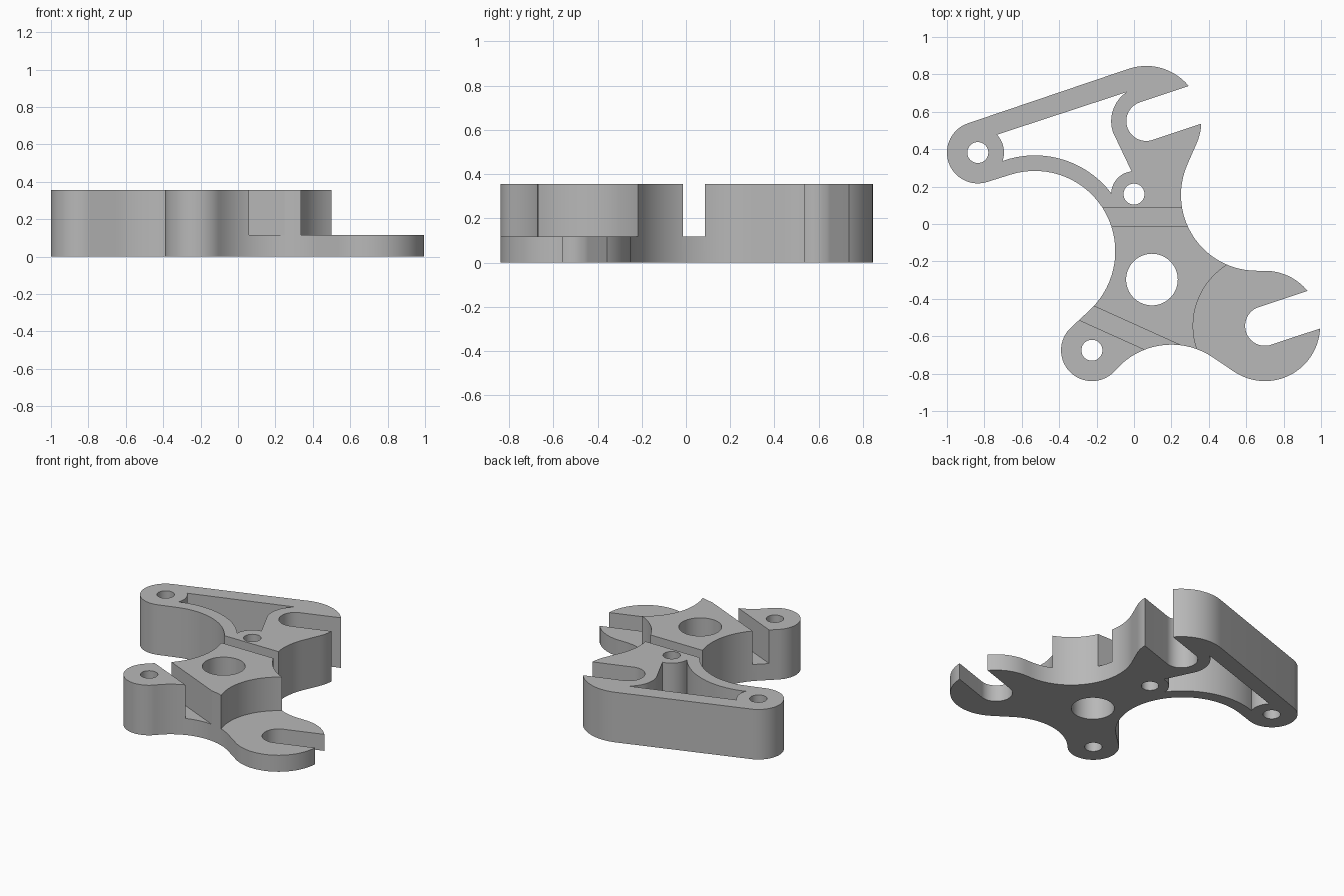
import bpy, bmesh
from math import atan2, acos, cos, sin, pi, radians, hypot, ceil

cube = bpy.data.objects.get("Cube")
if cube:
    bpy.data.objects.remove(cube, do_unlink=True)

HEIGHT, FLOOR = 0.355, 0.117
STEP = radians(5)

# Main circle centres
upper_jaw = (0.065, 0.55)
lower_jaw = (0.70, -0.545)
left_boss = (-0.835, 0.382)
front_boss = (-0.225, -0.675)
middle_pin = (0.0, 0.16)
left_hollow = (-0.53, -0.146)
hub = (0.096, -0.297)


def arc(c, r, a, b):
    n = max(2, ceil(abs(b - a) / STEP))
    return [(c[0] + r * cos(a + (b - a) * i / n),
             c[1] + r * sin(a + (b - a) * i / n)) for i in range(n + 1)]


def arc_deg(c, r, a, b):
    return arc(c, r, radians(a), radians(b))


def belt(circles):
    """Closed outline wrapping circles; a negative radius makes a hollow."""
    n = len(circles)
    normals = []
    for i in range(n):
        (c, s), (d, t) = circles[i], circles[(i + 1) % n]
        dx, dy = d[0] - c[0], d[1] - c[1]
        k = max(-1, min(1, (s - t) / hypot(dx, dy)))
        normals.append(atan2(dy, dx) - acos(k))
    pts = []
    for i, (c, s) in enumerate(circles):
        turn = 0 if s > 0 else pi
        a, b = normals[i - 1] + turn, normals[i] + turn
        sweep = (b - a) % (2 * pi) if s > 0 else -((a - b) % (2 * pi))
        pts += arc(c, abs(s), a, a + sweep)
    return pts


def prism(name, pts, z0, z1):
    bm = bmesh.new()
    clean = [p for i, p in enumerate(pts)
             if hypot(p[0] - pts[i - 1][0], p[1] - pts[i - 1][1]) > 1e-4]
    face = bm.faces.new([bm.verts.new((x, y, z0)) for x, y in clean])
    new = bmesh.ops.extrude_face_region(bm, geom=[face])["geom"]
    top = [g for g in new if isinstance(g, bmesh.types.BMVert)]
    bmesh.ops.translate(bm, verts=top, vec=(0, 0, z1 - z0))
    bmesh.ops.recalc_face_normals(bm, faces=bm.faces)
    mesh = bpy.data.meshes.new(name)
    bm.to_mesh(mesh)
    bm.free()
    ob = bpy.data.objects.new(name, mesh)
    bpy.context.collection.objects.link(ob)
    return ob


def disc(c, r):
    return arc_deg(c, r, 0, 360)[:-1]


def slot(c, r, length, angle):
    a = radians(angle)
    end = (c[0] + length * cos(a), c[1] + length * sin(a))
    return (arc(c, r, a + pi / 2, a + 3 * pi / 2)
            + [(end[0] + r * sin(a), end[1] - r * cos(a)),
               (end[0] - r * sin(a), end[1] + r * cos(a))])


def bar(c, half_length, half_width, angle):
    a = radians(angle)
    return [(c[0] + u * half_length * cos(a) - v * half_width * sin(a),
             c[1] + u * half_length * sin(a) + v * half_width * cos(a))
            for u, v in ((-1, -1), (1, -1), (1, 1), (-1, 1))]


# Bracket body
body = prism("bracket_body", belt([
    (upper_jaw, 0.295), (left_boss, 0.165), (left_hollow, -0.43),
    (front_boss, 0.165), ((0.2, -1.04), -0.395), (lower_jaw, 0.295),
    ((0.656, 0.155), -0.405)]), 0, HEIGHT)

# Opening inside the arm
window = (arc_deg(upper_jaw, 0.187, 124, 199)
          + arc_deg(middle_pin, 0.122, 96, 177)
          + arc_deg(left_hollow, 0.513, 37, 110)
          + arc_deg(left_boss, 0.14, -17, 43))

# Through cuts: opening, jaw slots, bolt holes
through = [window, disc(hub, 0.138)]
through += [slot(c, 0.106, 0.5, 18.4) for c in (upper_jaw, lower_jaw)]
through += [disc(c, 0.056) for c in (left_boss, front_boss, middle_pin)]

# Cuts down to the floor: two grooves and the lowered jaw
partial = [bar((0.04, 0.036), 0.35, 0.05, 0),
           bar((-0.09, -0.55), 0.35, 0.05, -24.3),
           disc(lower_jaw, 0.384)]

cutters = [prism("through_cutter", p, -0.1, HEIGHT + 0.1) for p in through]
cutters += [prism("recess_cutter", p, FLOOR, HEIGHT + 0.1) for p in partial]

bpy.ops.object.select_all(action="DESELECT")
bpy.context.view_layer.objects.active = body
body.select_set(True)
for cutter in cutters:
    cutter.hide_render = True
    mod = body.modifiers.new("cut", "BOOLEAN")
    mod.operation = "DIFFERENCE"
    mod.solver = "EXACT"
    mod.object = cutter
    bpy.ops.object.modifier_apply(modifier=mod.name)
    bpy.data.objects.remove(cutter, do_unlink=True)

# Grey metal
metal = bpy.data.materials.new("grey_metal")
metal.use_nodes = True
colour = (0.48, 0.48, 0.48, 1)
metal.diffuse_color = colour
metal.node_tree.nodes["Principled BSDF"].inputs["Base Color"].default_value = colour
body.data.materials.clear()
body.data.materials.append(metal)
bpy.ops.object.shade_smooth_by_angle(angle=radians(25))
